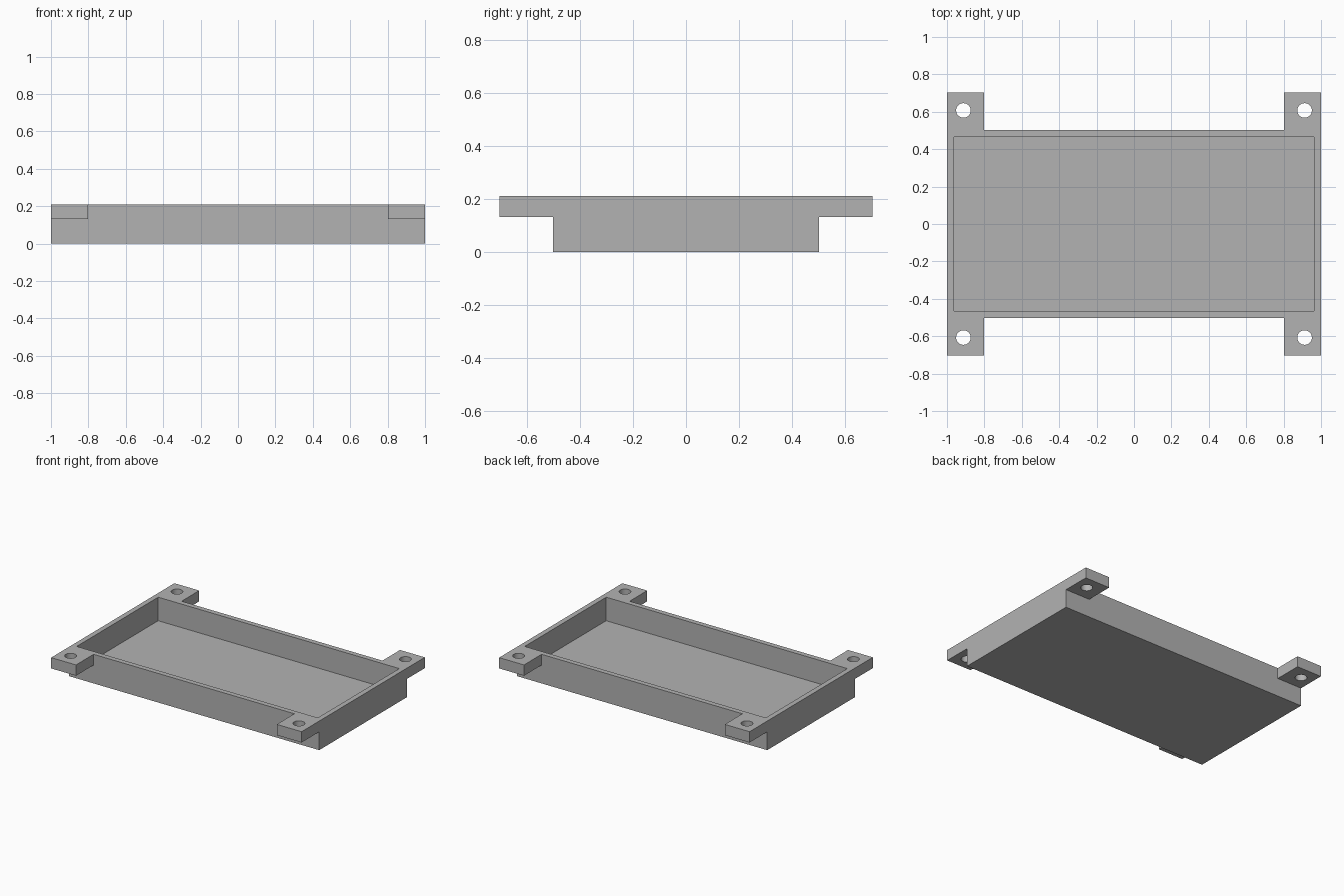
import bpy, bmesh, math
from mathutils import Matrix, Vector

cube = bpy.data.objects.get("Cube")
if cube:
    bpy.data.objects.remove(cube, do_unlink=True)

HEIGHT, FLOOR, WALL = 0.21, 0.04, 0.037
HALF_X, HALF_Y = 1.0, 0.502
TAB_Y, TAB_X, TAB_Z = 0.703, 0.802, 0.132
HOLE_X, HOLE_Y, HOLE_R = 0.912, 0.607, 0.039

grey = bpy.data.materials.new("plain_grey")
grey.use_nodes = True
grey.diffuse_color = (0.45, 0.45, 0.45, 1)
grey.node_tree.nodes["Principled BSDF"].inputs["Base Color"].default_value = grey.diffuse_color


def make_object(name, bm):
    mesh = bpy.data.meshes.new(name)
    bm.to_mesh(mesh)
    bm.free()
    mesh.materials.append(grey)
    obj = bpy.data.objects.new(name, mesh)
    bpy.context.collection.objects.link(obj)
    return obj


def box(name, low, high):
    low, high = Vector(low), Vector(high)
    bm = bmesh.new()
    size = Matrix.Diagonal((high - low).to_4d())
    bmesh.ops.create_cube(bm, size=1, matrix=Matrix.Translation((low + high) / 2) @ size)
    return make_object(name, bm)


def pin(name, x, y):
    bm = bmesh.new()
    bmesh.ops.create_cone(bm, cap_ends=True, segments=32, radius1=HOLE_R, radius2=HOLE_R,
                          depth=1, matrix=Matrix.Translation((x, y, HEIGHT)))
    return make_object(name, bm)


def combine(target, tool, operation):
    """Apply a boolean and discard the tool."""
    mod = target.modifiers.new("boolean", "BOOLEAN")
    mod.operation, mod.solver, mod.object = operation, "EXACT", tool
    bpy.context.view_layer.objects.active = target
    bpy.ops.object.modifier_apply(modifier=mod.name)
    bpy.data.objects.remove(tool, do_unlink=True)


# Solid block of the tray
tray = box("tray", (-HALF_X, -HALF_Y, 0), (HALF_X, HALF_Y, HEIGHT))

# Four corner mounting tabs, flush with the rim and the ends
corners = [(sx, sy) for sx in (-1, 1) for sy in (-1, 1)]
for sx, sy in corners:
    xs = sorted((sx * TAB_X, sx * HALF_X))
    ys = sorted((sy * (HALF_Y - WALL / 2), sy * TAB_Y))
    tab = box("mounting_tab", (xs[0], ys[0], TAB_Z), (xs[1], ys[1], HEIGHT))
    combine(tray, tab, "UNION")

# Hollow the inside
pocket = box("pocket", (WALL - HALF_X, WALL - HALF_Y, FLOOR),
             (HALF_X - WALL, HALF_Y - WALL, 1))
combine(tray, pocket, "DIFFERENCE")

# Screw holes through the tabs
for sx, sy in corners:
    combine(tray, pin("screw_hole", sx * HOLE_X, sy * HOLE_Y), "DIFFERENCE")

# Merge coplanar faces
bm = bmesh.new()
bm.from_mesh(tray.data)
bmesh.ops.remove_doubles(bm, verts=bm.verts, dist=1e-5)
bmesh.ops.dissolve_limit(bm, angle_limit=math.radians(1), verts=bm.verts, edges=bm.edges)
bm.to_mesh(tray.data)
bm.free()

# Smooth hole walls, crisp edges elsewhere
bpy.ops.object.select_all(action="DESELECT")
tray.select_set(True)
bpy.context.view_layer.objects.active = tray
bpy.ops.object.shade_smooth_by_angle(angle=math.radians(30))
